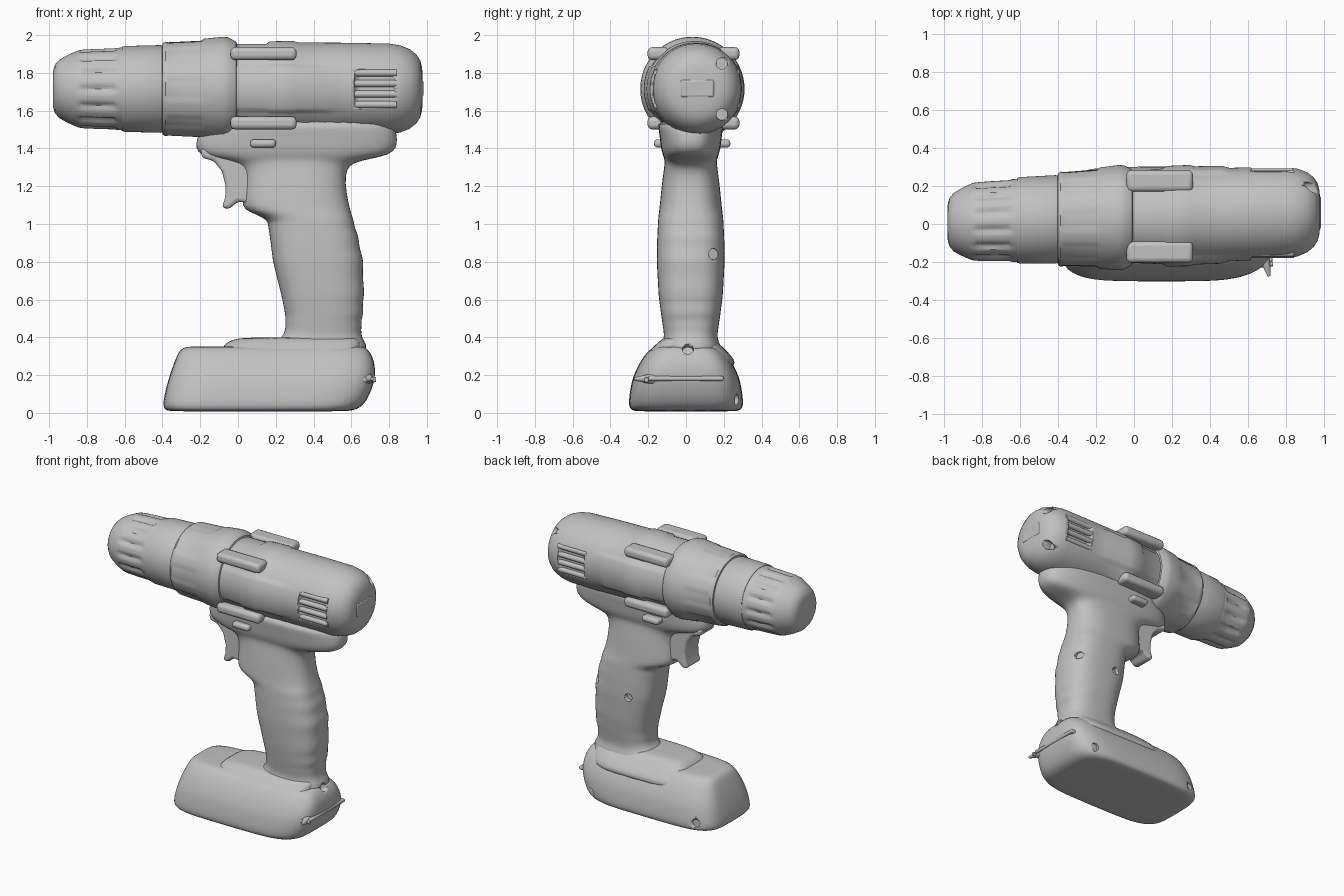
import bpy, bmesh
from math import sin, cos, pi, copysign
from mathutils import Vector, Matrix

cube = bpy.data.objects.get("Cube")
if cube:
    bpy.data.objects.remove(cube)

GREY = (0.54, 0.54, 0.54, 1)
mat = bpy.data.materials.new("plain grey")
mat.use_nodes = True
mat.diffuse_color = GREY
bsdf = mat.node_tree.nodes["Principled BSDF"]
bsdf.inputs["Base Color"].default_value = GREY
bsdf.inputs["Roughness"].default_value = 0.6

AXIS_Z = 1.715


def axis_y(x):
    # the barrel is turned very slightly away from the x axis
    return 0.036 + 0.028 * x


def finish(name, bm, bevel=0, subsurf=0, angle=40):
    bmesh.ops.recalc_face_normals(bm, faces=bm.faces)
    mesh = bpy.data.meshes.new(name)
    bm.to_mesh(mesh)
    bm.free()
    obj = bpy.data.objects.new(name, mesh)
    bpy.context.collection.objects.link(obj)
    mesh.materials.append(mat)
    bpy.ops.object.select_all(action='DESELECT')
    obj.select_set(True)
    bpy.context.view_layer.objects.active = obj
    bpy.ops.object.shade_smooth_by_angle(angle=angle * pi / 180)
    if bevel:
        m = obj.modifiers.new("bevel", 'BEVEL')
        m.width, m.segments = bevel, 3
    if subsurf:
        m = obj.modifiers.new("smooth", 'SUBSURF')
        m.levels = m.render_levels = subsurf
    return obj


def skin(rings):
    # joins rings of points into a closed tube
    bm = bmesh.new()
    rows = [[bm.verts.new(p) for p in ring] for ring in rings]
    n = len(rows[0])
    for a, b in zip(rows, rows[1:]):
        for i in range(n):
            j = (i + 1) % n
            bm.faces.new((a[i], a[j], b[j], b[i]))
    bm.faces.new(rows[0])
    bm.faces.new(rows[-1])
    return bm


def lathe(name, rows, relief=lambda x, a: 0, n=96):
    # turned part along the barrel axis; rows are (x, radius)
    rings = []
    for x, r in rows:
        ring = []
        for i in range(n):
            a = 2 * pi * i / n
            q = r + relief(x, a)
            ring.append((x, axis_y(x) + q * cos(a), AXIS_Z + q * sin(a)))
        rings.append(ring)
    return finish(name, skin(rings))


def loft(name, keys, power, cy=0.0, n=40):
    # upright part; keys are (z, x min, x max, half width)
    rings = []
    for z, x0, x1, w in keys:
        ring = []
        for i in range(n):
            a = 2 * pi * i / n
            c, s = (copysign(abs(t) ** (2 / power), t) for t in (cos(a), sin(a)))
            ring.append(((x0 + x1) / 2 + c * (x1 - x0) / 2, cy + s * w, z))
        rings.append(ring)
    return finish(name, skin(rings), subsurf=1, angle=80)


def box(name, lo, hi, bevel):
    bm = bmesh.new()
    bmesh.ops.create_cube(bm, size=1)
    lo, hi = Vector(lo), Vector(hi)
    for v in bm.verts:
        v.co = (lo + hi) / 2 + v.co * (hi - lo)
    return finish(name, bm, bevel)


def rod(name, start, end, r1, r2):
    start, end = Vector(start), Vector(end)
    d = end - start
    bm = bmesh.new()
    bmesh.ops.create_cone(bm, cap_ends=True, segments=20, radius1=r1, radius2=r2, depth=d.length)
    turn = d.to_track_quat('Z', 'Y').to_matrix().to_4x4()
    bmesh.ops.transform(bm, matrix=Matrix.Translation((start + end) / 2) @ turn, verts=bm.verts)
    return finish(name, bm)


def cut(target, cutter):
    cutter.hide_render = True
    cutter.hide_viewport = True
    cutter.display_type = 'WIRE'
    m = target.modifiers.new("cut", 'BOOLEAN')
    m.operation, m.object, m.solver = 'DIFFERENCE', cutter, 'EXACT'


# chuck with grip flutes
def flutes(x, a):
    return -0.014 * max(0, cos(14 * a)) if -0.84 < x < -0.65 else 0


lathe("chuck", [(-0.98, 0.06), (-0.978, 0.10), (-0.968, 0.13), (-0.945, 0.155), (-0.91, 0.175), (-0.87, 0.194),
                (-0.845, 0.204), (-0.82, 0.208), (-0.74, 0.212), (-0.66, 0.214), (-0.64, 0.217),
                (-0.615, 0.219), (-0.605, 0.21)], flutes)
lathe("clutch_ring", [(-0.62, 0.15), (-0.615, 0.222), (-0.60, 0.227), (-0.41, 0.232), (-0.39, 0.225)])


# gearbox collar with shallow scallops
def scallops(x, a):
    return -0.006 if -0.37 < x < -0.19 and cos(8 * a) > 0 else 0


lathe("gearbox_collar", [(-0.405, 0.2), (-0.4, 0.24), (-0.385, 0.25), (-0.365, 0.252), (-0.2, 0.26),
                         (-0.18, 0.266), (-0.08, 0.276), (-0.05, 0.273), (-0.01, 0.25), (0.0, 0.22)],
      scallops)


# motor housing with a raised side panel
def side_panel(x, a):
    return 0.012 if -0.02 < x < 0.48 and abs(sin(a)) < 0.45 else 0


housing = lathe("motor_housing", [(-0.05, 0.2), (-0.04, 0.238), (0.15, 0.239), (0.17, 0.252), (0.29, 0.254),
                                  (0.32, 0.246), (0.46, 0.245), (0.5, 0.245), (0.6, 0.244), (0.8, 0.24),
                                  (0.86, 0.230), (0.91, 0.210), (0.945, 0.182), (0.965, 0.15),
                                  (0.975, 0.11), (0.978, 0.05)], side_panel)

# rails and vents on both sides of the housing, screw holes behind
for side, word in ((1, "left"), (-1, "right")):
    y = axis_y(0.13)
    for z, level in ((1.902, "upper"), (1.535, "lower")):
        ys = sorted((y + side * 0.13, y + side * 0.243))
        box(f"{word}_{level}_rail", (-0.04, ys[0], z - 0.034), (0.31, ys[1], z + 0.034), 0.024)
    y = axis_y(0.72)
    ys = sorted((y + side * 0.212, y + side * 0.35))
    cut(housing, box(f"{word}_vent_cutter", (0.615, ys[0], 1.60), (0.835, ys[1], 1.83), 0.03))
    for k in range(4):
        z = 1.632 + 0.056 * k
        yy = y + side * (0.216 - 0.9 * (z - AXIS_Z) ** 2)
        rod(f"{word}_vent_slat_{k}", (0.61, yy, z), (0.84, yy, z), 0.019, 0.019)
for z in (1.85, 1.58):
    cut(housing, rod("rear_screw_cutter", (0.89, 0.19, z), (1.05, 0.19, z), 0.03, 0.03))
box("rear_badge", (0.95, -0.03, 1.67), (0.981, 0.15, 1.765), 0.012)

# handle, with gentle finger ripples down the grip
grip = [(0.44, 0.25, 0.65, 0.145), (0.52, 0.25, 0.66, 0.157), (0.62, 0.23, 0.666, 0.17),
        (0.80, 0.185, 0.662, 0.180), (0.92, 0.17, 0.638, 0.178), (1.02, 0.155, 0.612, 0.173)]
rippled = []
for a, b in zip(grip, grip[1:]):
    for k in range(4):
        p = [u + (v - u) * k / 4 for u, v in zip(a, b)]
        p[2] += 0.002 * (-1) ** (k // 2)
        rippled.append(p)
handle = loft("handle", [(0.30, 0.10, 0.70, 0.18), (0.36, 0.18, 0.68, 0.155), (0.40, 0.235, 0.655, 0.14)]
              + rippled + [(1.02, 0.155, 0.612, 0.173), (1.05, 0.10, 0.602, 0.17), (1.075, 0.03, 0.595, 0.167),
                           (1.12, 0.02, 0.583, 0.162), (1.22, 0.03, 0.567, 0.152), (1.29, 0.02, 0.575, 0.142),
                           (1.325, -0.02, 0.61, 0.138), (1.345, -0.12, 0.70, 0.14), (1.365, -0.20, 0.80, 0.148),
                           (1.40, -0.225, 0.84, 0.158), (1.45, -0.22, 0.845, 0.163), (1.50, -0.20, 0.835, 0.17),
                           (1.56, -0.18, 0.82, 0.18)], 2.7, 0.025)
cut(handle, rod("handle_screw_cutter", (0.33, 0.165, 0.80), (0.33, 0.30, 0.80), 0.028, 0.028))
cut(handle, rod("grip_screw_cutter", (0.60, 0.14, 0.84), (0.75, 0.19, 0.84), 0.03, 0.03))

# trigger and direction button
bm = bmesh.new()
outline = [(-0.2, 1.40), (-0.19, 1.35), (-0.13, 1.335), (-0.085, 1.28), (-0.065, 1.2), (-0.068, 1.14),
           (-0.085, 1.085), (-0.045, 1.08), (0.0, 1.12), (0.12, 1.10), (0.12, 1.40)]
face = bm.faces.new([bm.verts.new((x, -0.06, z)) for x, z in outline])
up = bmesh.ops.extrude_face_region(bm, geom=[face])["geom"]
bmesh.ops.translate(bm, vec=(0, 0.17, 0), verts=[v for v in up if isinstance(v, bmesh.types.BMVert)])
finish("trigger", bm, bevel=0.018)
box("direction_button", (0.065, -0.17, 1.405), (0.20, 0.235, 1.448), 0.018)

# battery pack and the foot it slides into
battery = loft("battery", [(0.008, -0.34, 0.54, 0.24), (0.010, -0.375, 0.60, 0.28), (0.025, -0.395, 0.645, 0.30),
                           (0.06, -0.397, 0.68, 0.304), (0.13, -0.382, 0.712, 0.295), (0.19, -0.365, 0.727, 0.282),
                           (0.25, -0.345, 0.727, 0.254), (0.30, -0.325, 0.712, 0.224), (0.335, -0.308, 0.69, 0.194),
                           (0.350, -0.28, 0.67, 0.165), (0.353, -0.22, 0.64, 0.12)], 4.5)
foot = loft("battery_foot", [(0.22, -0.10, 0.62, 0.245), (0.27, -0.10, 0.63, 0.25), (0.30, -0.095, 0.64, 0.234),
                             (0.35, -0.085, 0.65, 0.183), (0.38, -0.05, 0.65, 0.15), (0.395, 0.0, 0.64, 0.13),
                             (0.40, 0.08, 0.6, 0.09)], 4.5, 0.01)
for x, y in ((0.58, 0.26), (-0.27, 0.26)):
    cut(battery, rod("battery_screw_cutter", (x, y, 0.07), (x, y + 0.1, 0.07), 0.03, 0.03))
foot_hole = rod("foot_screw_cutter", (0.64, 0.01, 0.32), (0.80, 0.01, 0.38), 0.03, 0.03)
for part in (handle, battery, foot):
    cut(part, foot_hole)

# rear seam and small clip spur
box("rear_seam", (0.66, -0.20, 0.17), (0.728, 0.20, 0.195), 0.01)
rod("clip_spur", (0.68, -0.15, 0.18), (0.71, -0.275, 0.18), 0.035, 0.008)
rod("clip_pin", (0.66, -0.21, 0.175), (0.73, -0.21, 0.175), 0.02, 0.012)
